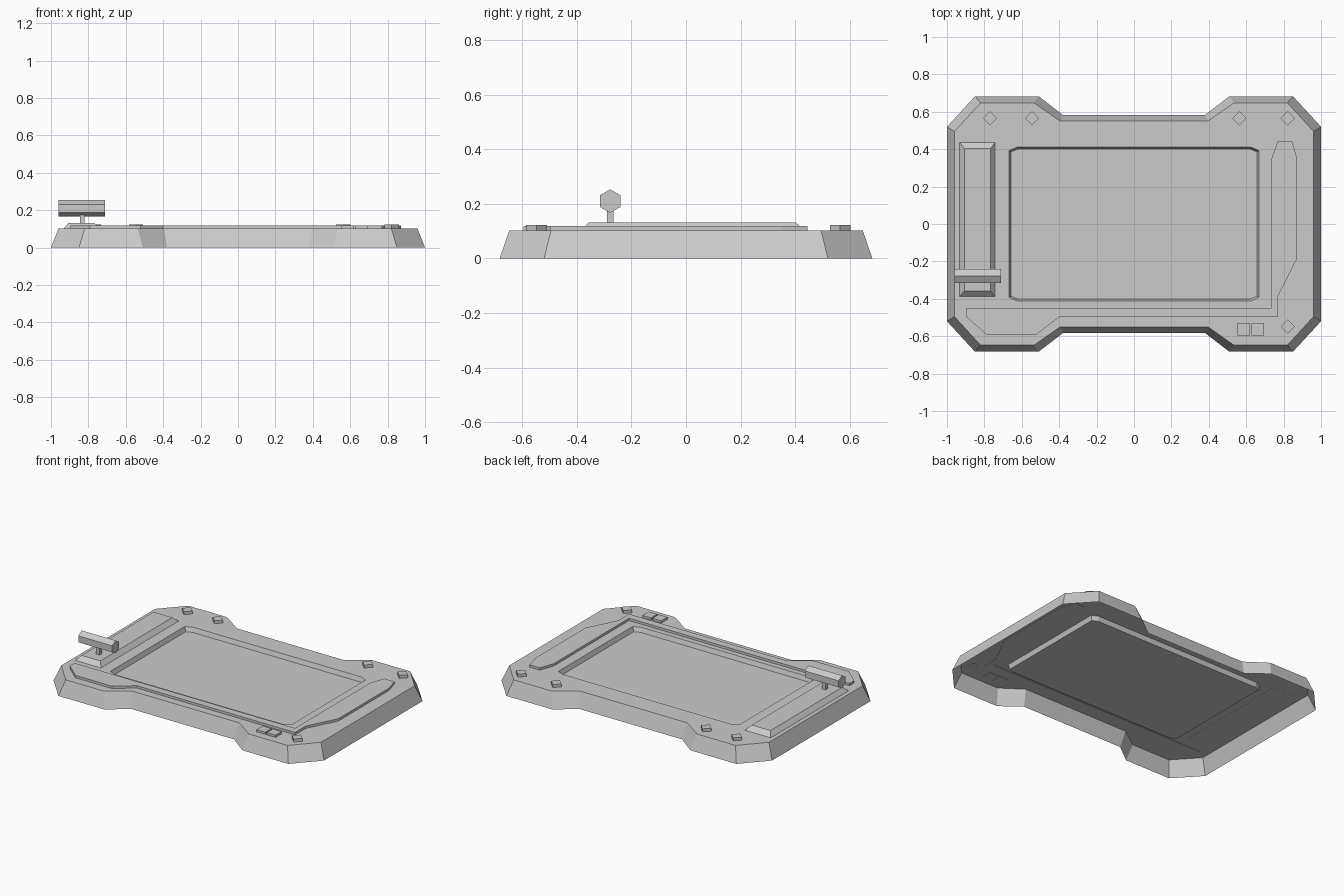
import bpy, bmesh, math
from mathutils import Matrix

if "Cube" in bpy.data.objects:
    bpy.data.objects.remove(bpy.data.objects["Cube"])

TOP = 0.102  # height of the deck


def finish(name, bm):
    mesh = bpy.data.meshes.new(name)
    bm.to_mesh(mesh)
    bm.free()
    obj = bpy.data.objects.new(name, mesh)
    bpy.context.collection.objects.link(obj)
    return obj


def four_way(pts):
    """Mirror a quarter outline (+x +y, running right to left) into a full loop."""
    back = pts + [(-x, y) for x, y in reversed(pts)]
    return back + [(-x, -y) for x, y in back]


def ring(bm, pts, z):
    verts = [bm.verts.new((x, y, z)) for x, y in pts]
    edges = [bm.edges.new((verts[i - 1], verts[i])) for i in range(len(verts))]
    return verts, edges


def walls(bm, a, b):
    for i in range(len(a)):
        bm.faces.new((a[i - 1], a[i], b[i], b[i - 1]))


def plate(name, low, z0, z1, high=None):
    """Solid between a lower and an upper outline."""
    bm = bmesh.new()
    a, _ = ring(bm, low, z0)
    b, _ = ring(bm, high or low, z1)
    walls(bm, a, b)
    bm.faces.new(a)
    bm.faces.new(b)
    bmesh.ops.recalc_face_normals(bm, faces=bm.faces)
    return finish(name, bm)


def rect(x0, x1, y0, y1):
    return [(x0, y0), (x1, y0), (x1, y1), (x0, y1)]


def square(cx, cy, r, turn):
    return [(cx + r * math.cos(turn + k * math.pi / 2),
             cy + r * math.sin(turn + k * math.pi / 2)) for k in range(4)]


# Casing: open-bottomed shell with sloped sides and a sunken screen
bm = bmesh.new()
foot, _ = ring(bm, four_way([(1, .52), (.85, .683), (.51, .683), (.38, .583)]), 0)
deck, deck_e = ring(bm, four_way([(.96, .495), (.82, .648), (.535, .648), (.395, .55)]), TOP)
rim, rim_e = ring(bm, four_way([(.668, .392), (.625, .412)]), TOP)
screen, _ = ring(bm, four_way([(.657, .386), (.618, .402)]), TOP - .03)
bmesh.ops.triangle_fill(bm, edges=deck_e + rim_e, use_beauty=True, normal=(0, 0, 1))
bmesh.ops.dissolve_limit(bm, angle_limit=.01, verts=bm.verts[:], edges=bm.edges[:])
walls(bm, foot, deck)
walls(bm, screen, rim)
bm.faces.new(screen)
bmesh.ops.recalc_face_normals(bm, faces=bm.faces)
bm.normal_update()
if max(bm.faces, key=lambda f: f.calc_area()).normal.z < 0:
    bmesh.ops.reverse_faces(bm, faces=bm.faces[:])
finish("casing", bm)

# Raised trim running along the front and right side
plate("trim_strip", [(.735, .35), (.77, .445), (.845, .445), (.872, .35), (.872, -.185),
                     (.77, -.385), (.77, -.498), (-.4, -.498), (-.52, -.59), (-.79, -.59),
                     (-.895, -.498), (-.895, -.448), (.735, -.448)], TOP - .003, .118)

# Slider track, stem and hexagonal handle
plate("slider_track", rect(-.935, -.74, -.39, .44), TOP - .003, .131,
      rect(-.907, -.768, -.357, .403))
plate("handle_stem", rect(-.846, -.82, -.29, -.266), .128, .185)
bm = bmesh.new()
bmesh.ops.create_cone(bm, cap_ends=True, segments=6, radius1=.043, radius2=.043, depth=.25,
                      matrix=Matrix.Translation((-.835, -.278, .21)) @ Matrix.Rotation(math.pi / 2, 4, 'Y'))
# turn the prism so that an edge points straight up
if max(v.co.z for v in bm.verts) < .25:
    bmesh.ops.rotate(bm, verts=bm.verts, cent=(-.835, -.278, .21),
                     matrix=Matrix.Rotation(math.pi / 6, 3, 'X'))
finish("slider_handle", bm)

# Diamond studs and two square buttons
for i, (x, y) in enumerate([(-.77, .565), (-.545, .565), (.563, .565), (.822, .565), (.822, -.548)]):
    plate(f"diamond_stud_{i + 1}", square(x, y, .038, 0), TOP - .003, .122)
for i, x in enumerate((.587, .662)):
    plate(f"square_button_{i + 1}", square(x, -.563, .046, math.pi / 4), TOP - .003, .117)
